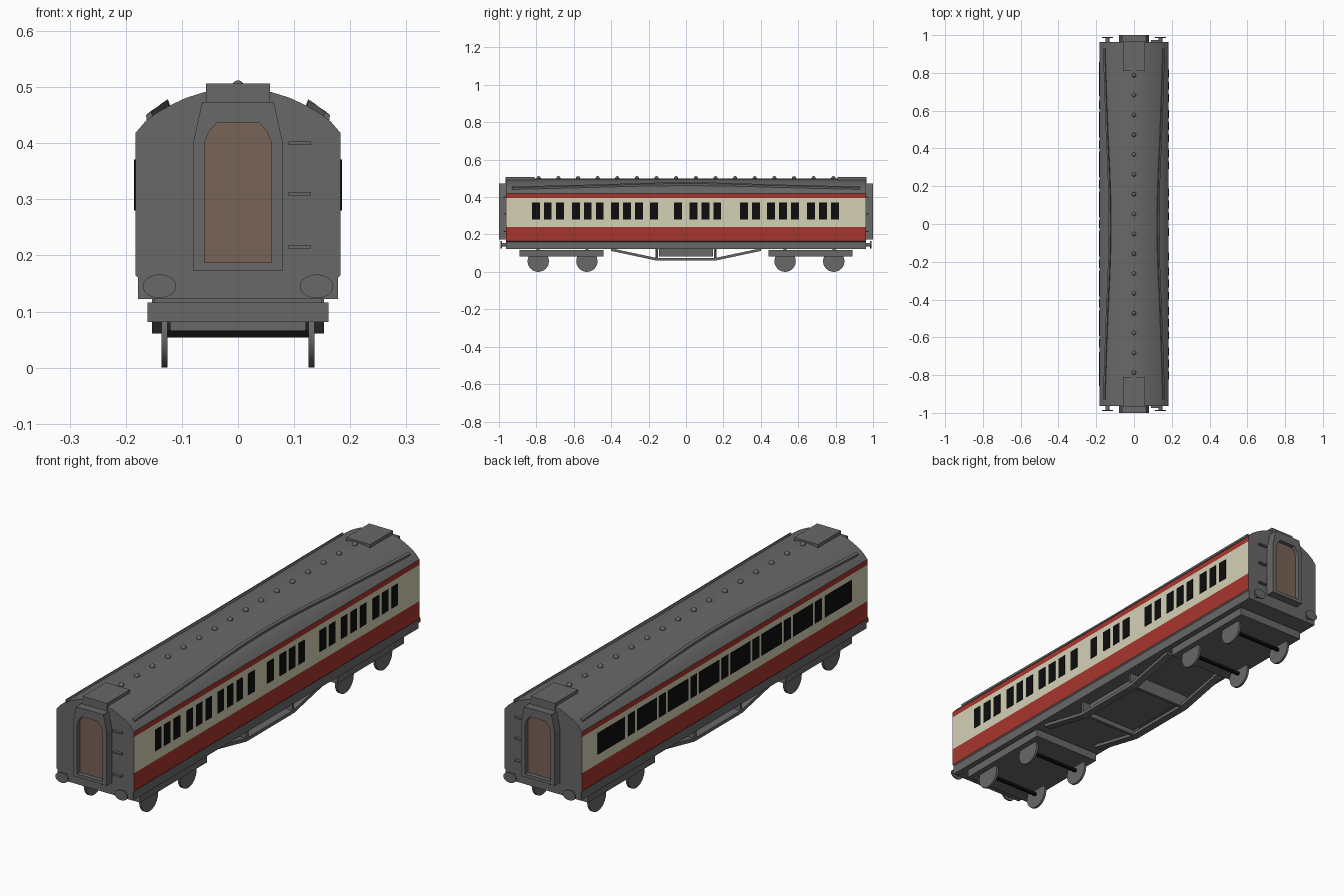
import bpy, bmesh, math
from mathutils import Vector, Matrix

if "Cube" in bpy.data.objects:
    bpy.data.objects.remove(bpy.data.objects["Cube"])


def material(name, rgb):
    m = bpy.data.materials.new(name)
    m.diffuse_color = (*rgb, 1)
    m.use_nodes = True
    m.node_tree.nodes["Principled BSDF"].inputs["Base Color"].default_value = m.diffuse_color
    return m


GREY = material("grey", (0.14, 0.14, 0.14))
RED = material("red", (0.39, 0.036, 0.026))
CREAM = material("cream", (0.66, 0.64, 0.47))
BLACK = material("black", (0.004, 0.004, 0.004))
BROWN = material("door_brown", (0.19, 0.125, 0.095))


def finish(name, bm, *mats, smooth=None):
    bmesh.ops.recalc_face_normals(bm, faces=bm.faces)
    me = bpy.data.meshes.new(name)
    bm.to_mesh(me)
    bm.free()
    for m in mats:
        me.materials.append(m)
    if smooth:
        me.shade_smooth()
        me.set_sharp_from_angle(angle=math.radians(smooth))
    ob = bpy.data.objects.new(name, me)
    bpy.context.collection.objects.link(ob)
    return ob


def box(name, x, y, z, mat):
    bm = bmesh.new()
    size = Vector((x[1] - x[0], y[1] - y[0], z[1] - z[0]))
    mid = Vector((x[0] + x[1], y[0] + y[1], z[0] + z[1])) / 2
    bmesh.ops.create_cube(bm, size=1, matrix=Matrix.Translation(mid) @ Matrix.Diagonal((*size, 1)))
    return finish(name, bm, mat)


def loft(bm, rings, caps=True):
    loops = [[bm.verts.new(p) for p in r] for r in rings]
    n = len(loops[0])
    for a, b in zip(loops, loops[1:]):
        for i in range(n):
            bm.faces.new((a[i], a[(i + 1) % n], b[(i + 1) % n], b[i]))
    if caps:
        bm.faces.new(loops[0])
        bm.faces.new(loops[-1])
    return loops


def mirrored(half):
    return half + [(-x, z) for x, z in reversed(half) if x]


def disc(name, centre, radius, depth, axis, mat, scale=(1, 1), segments=32):
    bm = bmesh.new()
    rot = Matrix.Rotation(math.pi / 2, 4, axis)
    bmesh.ops.create_cone(bm, cap_ends=True, segments=segments, radius1=radius, radius2=radius, depth=depth,
                          matrix=Matrix.Translation(centre) @ rot @ Matrix.Diagonal((*scale, 1, 1)))
    return finish(name, bm, mat, smooth=40)


# Carriage body: one cross-section, painted in bands by height
half = [(0.178, 0.122), (0.178, 0.16), (0.183, 0.165), (0.183, 0.24), (0.183, 0.395), (0.183, 0.418),
        (0.165, 0.439), (0.145, 0.454), (0.122, 0.467), (0.092, 0.481), (0.06, 0.491), (0.03, 0.497), (0, 0.499)]
bm = bmesh.new()
loft(bm, [[(x, y, z) for x, z in mirrored(half)] for y in (-0.963, 0.963)])
bm.normal_update()
for f in bm.faces:
    z = f.calc_center_median().z
    if abs(f.normal.x) > 0.95 and z > 0.164:
        f.material_index = 2 if 0.24 < z < 0.395 else 1
finish("carriage_body", bm, GREY, RED, CREAM, smooth=30)

# Corridor-side windows: small panes in groups (+x)
starts = [-0.823, -0.76, -0.695, -0.61, -0.546, -0.482, -0.401, -0.337, -0.273, -0.193, -0.064,
          0.02, 0.083, 0.146, 0.29, 0.353, 0.433, 0.497, 0.561, 0.647, 0.711, 0.775]
for y in starts:
    box("small_window", (0.18, 0.185), (y, y + 0.042), (0.28, 0.371), BLACK)

# Compartment-side windows: wide and narrow panes alternating (-x)
for i in range(7):
    y = (i - 3) * 0.2105
    box("narrow_window", (-0.185, -0.18), (y - 0.022, y + 0.022), (0.28, 0.371), BLACK)
for i in range(6):
    y = (i - 2.5) * 0.2105
    box("wide_window", (-0.185, -0.18), (y - 0.067, y + 0.067), (0.28, 0.371), BLACK)
for s in (-1, 1):
    box("end_window", (-0.185, -0.18), sorted((s * 0.677, s * 0.857)), (0.28, 0.371), BLACK)

# Curved rain strips on the roof
path = [(0.93, 0.158, 0.447), (0.7, 0.151, 0.453), (0.45, 0.142, 0.459), (0.3, 0.135, 0.464),
        (0.15, 0.130, 0.468), (0, 0.128, 0.469)]
path = path + [(-y, x, z) for y, x, z in reversed(path[:-1])]
for s in (-1, 1):
    bm = bmesh.new()
    rings = []
    for y, x, z in path:
        rings.append([(s * (x + a), y, z + b) for a, b in
                      ((-0.008, -0.004), (-0.003, 0.009), (0.006, 0.003), (0.004, -0.010))])
    loft(bm, rings)
    finish("rain_strip", bm, GREY)

# Roof ventilators
for i in range(16):
    bm = bmesh.new()
    bmesh.ops.create_uvsphere(bm, u_segments=14, v_segments=8, radius=0.011,
                              matrix=Matrix.Translation((0, (i - 7.5) * 0.105, 0.501)))
    finish("roof_vent", bm, GREY, smooth=60)

# Carriage ends
outer = mirrored([(0.08, 0.173), (0.08, 0.40), (0.072, 0.437), (0.064, 0.473)])
inner = mirrored([(0.06, 0.187), (0.06, 0.40), (0.052, 0.420), (0.037, 0.437)])
for s in (-1, 1):
    def ys(a, b):
        return sorted((s * a, s * b))
    # gangway frame with recessed door
    bm = bmesh.new()
    loft(bm, [[(x, s * y, z) for x, z in pts] for pts, y in
              ((outer, 0.955), (outer, 1.0), (inner, 1.0), (inner, 0.955))], caps=False)
    finish("gangway_frame", bm, GREY)
    bm = bmesh.new()
    loft(bm, [[(x, s * y, z) for x, z in inner] for y in (0.974, 0.982)])
    finish("gangway_door", bm, BROWN)
    box("roof_end_box", (-0.057, 0.057), ys(0.81, 0.966), (0.47, 0.506), GREY)
    # steps up the end wall
    for z in (0.215, 0.31, 0.40):
        box("end_step", (0.09, 0.13), ys(0.96, 0.975), (z - 0.003, z + 0.003), GREY)
    # buffers
    for x in (-0.14, 0.14):
        disc("buffer_stem", (x, s * 0.97, 0.145), 0.01, 0.03, 'X', GREY, segments=16)
        disc("buffer_head", (x, s * 0.987, 0.145), 0.021, 0.007, 'X', GREY, scale=(1.42, 1))

    # Bogie with two wheelsets
    box("bogie_frame", (-0.161, 0.161), ys(0.44, 0.89), (0.081, 0.116), GREY)
    for y in (0.53, 0.79):
        box("bogie_mount", (-0.15, 0.15), ys(y - 0.008, y + 0.008), (0.114, 0.124), GREY)
        box("axle", (-0.126, 0.126), ys(y - 0.006, y + 0.006), (0.054, 0.066), BLACK)
        for x in (-0.131, 0.131):
            disc("wheel", (x, s * y, 0.057), 0.057, 0.01, 'Y', GREY)

    # Truss under the floor, with cross bars
    x0, x1 = sorted((s * 0.12, s * 0.153))
    bm = bmesh.new()
    rings = [[(x0, y, z), (x1, y, z), (x1, y, z + 0.014), (x0, y, z + 0.014)] for y, z in
             ((-0.4, 0.112), (-0.16, 0.061), (0.16, 0.061), (0.4, 0.112))]
    loft(bm, rings)
    finish("truss_rod", bm, GREY)
    for y in (-0.155, 0.155):
        box("truss_post", (x0, x1), (y - 0.006, y + 0.006), (0.065, 0.124), GREY)
    box("truss_cross_bar", (-0.125, 0.125), ys(0.15, 0.163), (0.065, 0.124), GREY)

# Equipment box between the trusses
box("underfloor_box", (-0.118, 0.118), (-0.145, 0.145), (0.082, 0.124), GREY)
